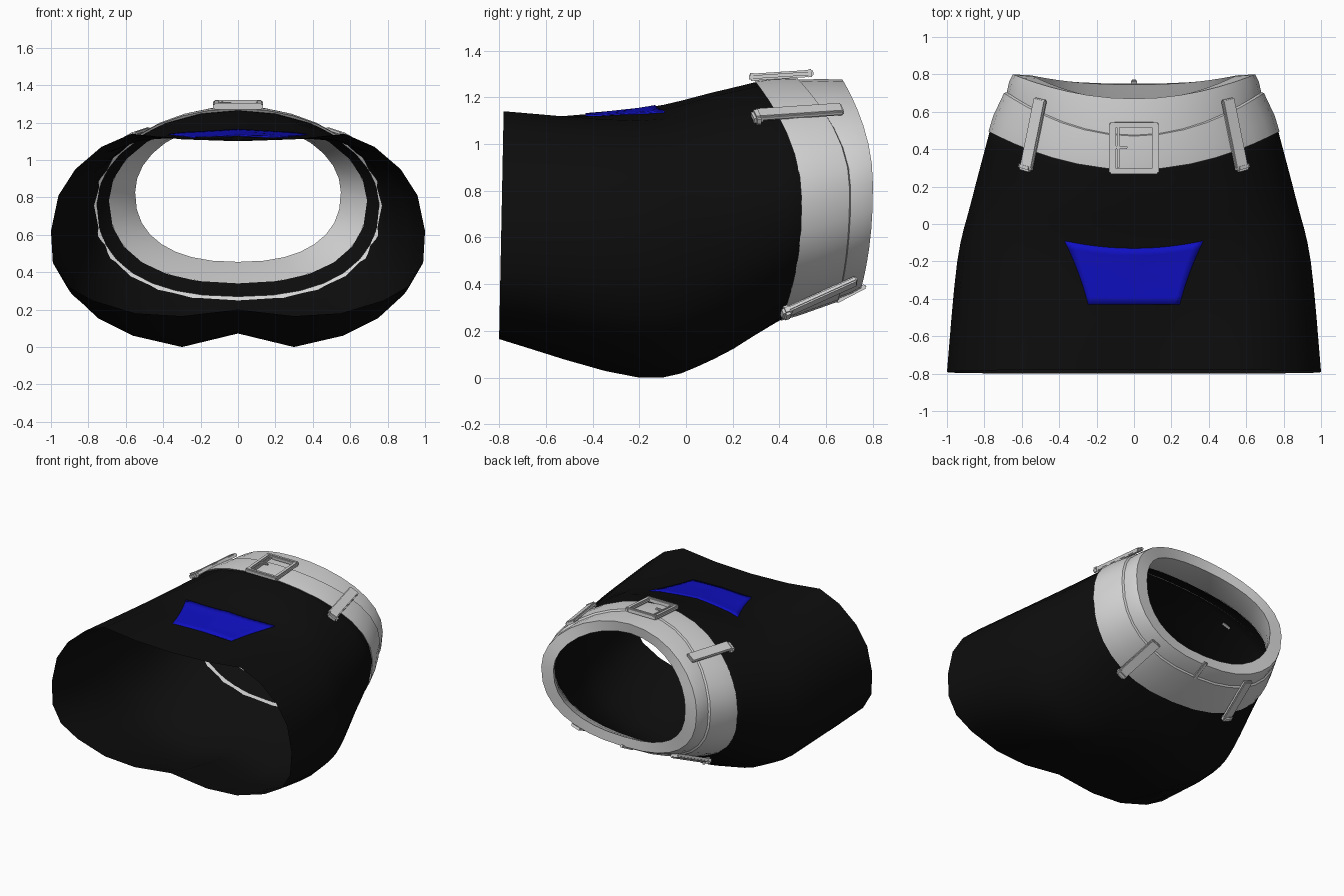
import bpy, bmesh, math
from mathutils import Vector, Matrix
from mathutils.bvhtree import BVHTree

if "Cube" in bpy.data.objects:
    bpy.data.objects.remove(bpy.data.objects["Cube"])


def material(name, rgb):
    m = bpy.data.materials.new(name)
    m.diffuse_color = (*rgb, 1)
    m.use_nodes = True
    m.node_tree.nodes["Principled BSDF"].inputs["Base Color"].default_value = m.diffuse_color
    return m


BLACK = material("black_cloth", (0.004, 0.004, 0.004))
BLUE = material("blue_cloth", (0.005, 0.005, 0.55))
WHITE = material("pale_grey", (0.66, 0.66, 0.66))


def finish(bm, name, mat, angle=40):
    bmesh.ops.recalc_face_normals(bm, faces=bm.faces)
    me = bpy.data.meshes.new(name)
    bm.to_mesh(me)
    bm.free()
    ob = bpy.data.objects.new(name, me)
    bpy.context.collection.objects.link(ob)
    me.materials.append(mat)
    bpy.ops.object.select_all(action='DESELECT')
    ob.select_set(True)
    bpy.context.view_layer.objects.active = ob
    bpy.ops.object.shade_smooth_by_angle(angle=math.radians(angle))
    return ob


def loft(name, rings, mat, angle=40):
    """Skin a list of closed rings."""
    bm = bmesh.new()
    rows = [[bm.verts.new(p) for p in r] for r in rings]
    n = len(rows[0])
    for a, b in zip(rows, rows[1:]):
        for i in range(n):
            j = (i + 1) % n
            bm.faces.new((a[i], a[j], b[j], b[i]))
    return finish(bm, name, mat, angle)


def mirror_ring(half):
    return half + [Vector((-p.x, p.y, p.z)) for p in half[-2:0:-1]]


def oval(w, ztop, zbot, ytop, yside, ybot, n=12):
    """Half of a waist ring, from front centre to back centre."""
    zc, h = (ztop + zbot) / 2, (ztop - zbot) / 2
    pts = []
    for i in range(n + 1):
        t = math.pi * i / n
        s, c = max(math.sin(t), 0.0), math.cos(t)
        y = yside + c * c * ((ytop if c > 0 else ybot) - yside)
        if c < 0:
            s, c = s ** 0.85, -(-c) ** 0.85
        pts.append(Vector((w * s, y, zc + h * c)))
    return pts


# Skirt: half outlines at hem, hip and upper hip, then the waist
HEM = [(0, 1.10), (.3, 1.11), (.57, 1.14), (.73, 1.07), (.87, .95), (.96, .81), (1, .62),
       (.99, .45), (.92, .33), (.78, .25), (.55, .18), (.3, .165), (0, .2)]
HIP = [(0, 1.15), (.3, 1.13), (.53, 1.10), (.7, 1.04), (.83, .93), (.915, .79), (.945, .62),
       (.935, .44), (.87, .27), (.75, .155), (.56, .06), (.3, 0), (0, .08)]
UPPER = [(0, 1.222), (.27, 1.205), (.48, 1.15), (.64, 1.06), (.77, .93), (.84, .8), (.87, .64),
         (.855, .47), (.8, .32), (.68, .2), (.5, .12), (.28, .08), (0, .1)]
keys = [[Vector((x, -.8 + .02 * (z - .165), z)) for x, z in HEM],
        [Vector((x, -.2, z)) for x, z in HIP],
        [Vector((x, .12, z)) for x, z in UPPER],
        oval(.77, 1.265, .25, .30, .5, .41)]
halves = []
for k in range(3):
    p0, p1, p2 = keys[max(k - 1, 0)], keys[k], keys[k + 1]
    p3 = keys[min(k + 2, 3)]
    for s in range(4):
        t = s / 4
        row = []
        for a, b, c, d in zip(p0, p1, p2, p3):
            row.append(0.5 * (2 * b + (c - a) * t + (2 * a - 5 * b + 4 * c - d) * t * t
                              + (3 * b - a - 3 * c + d) * t ** 3))
        halves.append(row)
halves.append(keys[3])
halves.append(oval(.69, 1.225, .34, .42, .6, .52))   # tucked under the belt
skirt = loft("skirt", [mirror_ring(h) for h in halves], BLACK, 60)

# Belt and waistband: outer belt, step, band, rolled rim, inner wall
profile = [(.755, 1.25, .27, .31, .51, .42),
           (.778, 1.275, .243, .29, .495, .405),
           (.752, 1.285, .268, .36, .58, .49),
           (.695, 1.288, .325, .47, .70, .65),
           (.680, 1.275, .338, .475, .705, .655),
           (.668, 1.278, .36, .58, .76, .71),
           (.648, 1.275, .383, .67, .80, .75),
           (.55, 1.20, .455, .66, .795, .745),
           (.60, 1.20, .41, .56, .71, .65),
           (.69, 1.225, .34, .42, .60, .52)]
loft("belt_and_waistband", [mirror_ring(oval(*p, n=16)) for p in profile], WHITE, 35)


def bar(name, a, b, width, thick, normal, mat=WHITE):
    """Bevelled strap from a to b with its flat side facing normal."""
    a, b = Vector(a), Vector(b)
    u = (b - a).normalized()
    v = Vector(normal).cross(u).normalized()
    w = u.cross(v)
    rot = Matrix((v, u, w)).transposed().to_4x4()
    bm = bmesh.new()
    bmesh.ops.create_cube(bm, size=1, matrix=Matrix.Translation((a + b) / 2) @ rot
                          @ Matrix.Diagonal((width, (b - a).length, thick, 1)))
    bmesh.ops.bevel(bm, geom=bm.edges[:], offset=min(width, thick) * .25, segments=2,
                    affect='EDGES')
    return finish(bm, name, mat)


# Belt loops, front and back pairs, with folded ends
for side, s in (("right", 1), ("left", -1)):
    bar("front_loop_" + side, (s * .575, .30, 1.125), (s * .50, .67, 1.15), .075, .025,
        (s * .5, 0, .85))
    bar("front_loop_end_" + side, (s * .583, .285, 1.112), (s * .575, .325, 1.118), .08, .045,
        (s * .5, 0, .85))
    bar("back_loop_" + side, (s * .47, .42, .275), (s * .41, .73, .415), .075, .025,
        (s * .3, .35, -.85))
    bar("back_loop_end_" + side, (s * .475, .41, .272), (s * .465, .45, .285), .08, .045,
        (s * .3, .35, -.85))
bar("back_centre_tab", (0, .64, .325), (0, .77, .393), .03, .02, (0, .45, -.9))

# Buckle frame and prong
up = (0, -.1, 1)
for s in (-1, 1):
    bar("buckle_side", (s * .115, .27, 1.285), (s * .115, .545, 1.303), .035, .03, up)
bar("buckle_lower_bar", (-.13, .283, 1.287), (.13, .283, 1.287), .027, .034, up)
bar("buckle_upper_bar", (-.13, .53, 1.303), (.13, .53, 1.303), .027, .034, up)
bar("buckle_inner_bar", (-.085, .30, 1.287), (-.085, .52, 1.302), .014, .02, up)
bar("buckle_prong", (-.1, .41, 1.303), (-.035, .41, 1.303), .016, .014, up)

# Blue front panel laid on the skirt
tree = BVHTree.FromPolygons([v.co for v in skirt.data.vertices],
                            [p.vertices[:] for p in skirt.data.polygons])
bm = bmesh.new()
NU, NV = 16, 8
grid = []
for j in range(NV + 1):
    v = j / NV
    half_w = .245 + .085 * v + .04 * v * v
    row = []
    for i in range(NU + 1):
        u = 2 * i / NU - 1
        y = -.43 + v * (.30 + .04 * u * u)
        hit = tree.ray_cast(Vector((u * half_w, y, 3)), Vector((0, 0, -1)))[0]
        row.append(bm.verts.new(hit))
    grid.append(row)
for j in range(NV):
    for i in range(NU):
        bm.faces.new((grid[j][i], grid[j][i + 1], grid[j + 1][i + 1], grid[j + 1][i]))
panel = finish(bm, "blue_front_panel", BLUE)
mod = panel.modifiers.new("thickness", 'SOLIDIFY')
mod.thickness = .0098
mod.offset = 0
